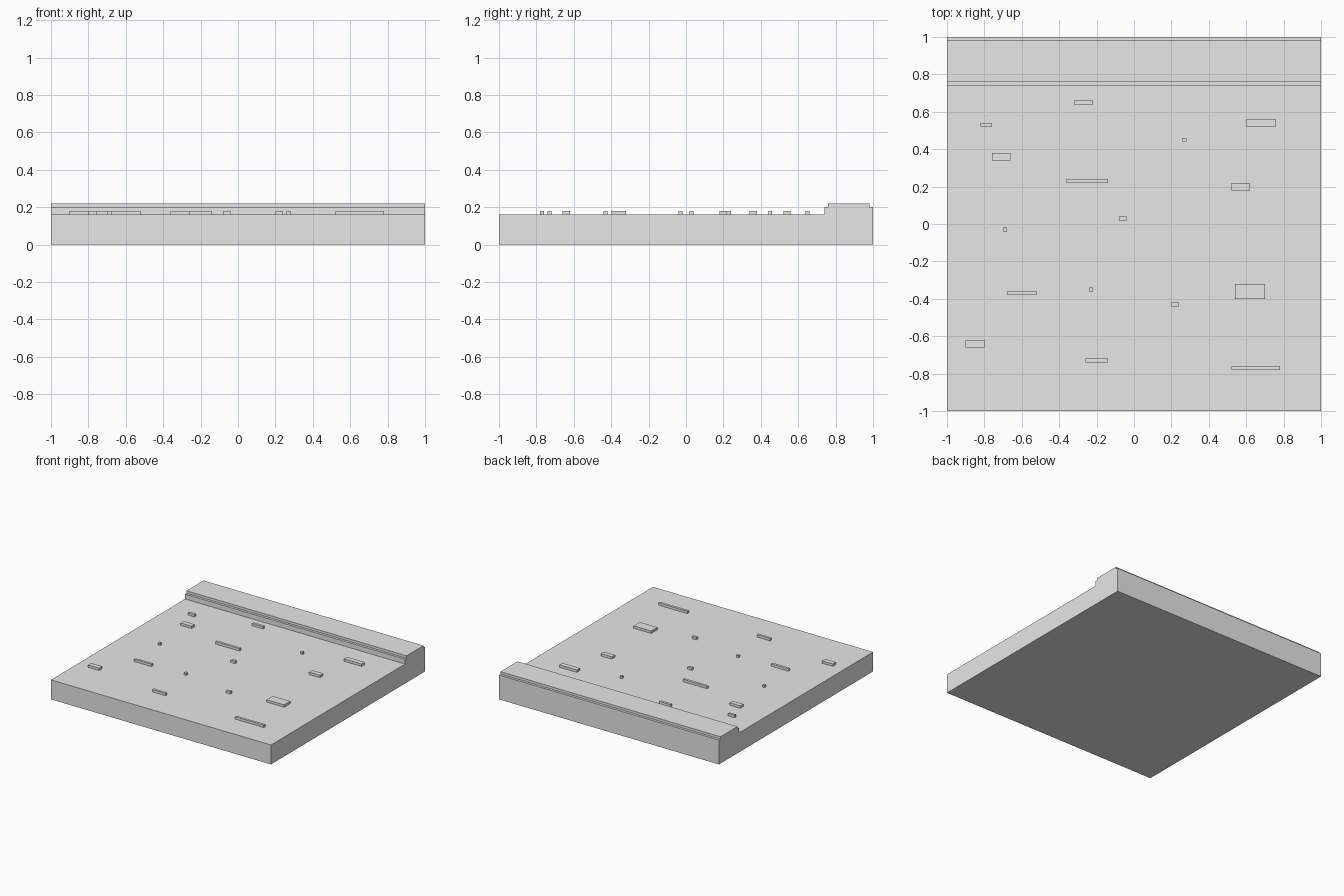
import bpy
import bmesh
from mathutils import Matrix, Vector

default_cube = bpy.data.objects.get("Cube")
if default_cube:
    bpy.data.objects.remove(default_cube, do_unlink=True)

GRID = 0.02          # every edge lies on this grid
FLOOR_TOP = 8 * GRID
BLOCK_HEIGHT = GRID

stone = bpy.data.materials.new("stone grey")
stone.use_nodes = True
grey = (0.8, 0.8, 0.8, 1.0)
stone.diffuse_color = grey
stone.node_tree.nodes["Principled BSDF"].inputs["Base Color"].default_value = grey


def finish(name, bm):
    """Turn a bmesh into a named, flat-shaded object."""
    bmesh.ops.recalc_face_normals(bm, faces=bm.faces)
    mesh = bpy.data.meshes.new(name)
    bm.to_mesh(mesh)
    bm.free()
    mesh.materials.append(stone)
    obj = bpy.data.objects.new(name, mesh)
    bpy.context.collection.objects.link(obj)
    return obj


def extruded_slab(name, profile, half_width):
    """Extrude a (y, z) grid profile across the full width in x."""
    bm = bmesh.new()
    verts = [bm.verts.new((-half_width, y * GRID, z * GRID)) for y, z in profile]
    face = bm.faces.new(verts)
    result = bmesh.ops.extrude_face_region(bm, geom=[face])
    moved = [v for v in result["geom"] if isinstance(v, bmesh.types.BMVert)]
    bmesh.ops.translate(bm, verts=moved, vec=(2 * half_width, 0, 0))
    return finish(name, bm)


def raised_block(name, left, front, width, depth):
    """Small box standing on the floor, placed by its front-left grid corner."""
    size = Vector((width * GRID, depth * GRID, BLOCK_HEIGHT))
    corner = Vector((left * GRID, front * GRID, FLOOR_TOP))
    bm = bmesh.new()
    bmesh.ops.create_cube(
        bm, size=1,
        matrix=Matrix.Translation(corner + size / 2) @ Matrix.Diagonal(size).to_4x4())
    return finish(name, bm)


# Floor slab with the stepped kerb along its back edge
extruded_slab("floor_and_kerb", [
    (-50, 0), (50, 0), (50, 10), (49, 10), (49, 11),
    (38, 11), (38, 10), (37, 10), (37, 8), (-50, 8)], 1.0)

# Scattered raised blocks: left, front, width, depth in grid steps
blocks = [
    (-16, 32, 5, 1), (-41, 26, 3, 1), (-38, 17, 5, 2), (-18, 11, 11, 1),
    (30, 26, 8, 2), (13, 22, 1, 1), (26, 9, 5, 2), (-4, 1, 2, 1),
    (-35, -2, 1, 1), (-34, -19, 8, 1), (-12, -18, 1, 1), (27, -20, 8, 4),
    (10, -22, 2, 1), (-45, -33, 5, 2), (-13, -37, 6, 1), (26, -39, 13, 1)]
for number, placement in enumerate(blocks, 1):
    raised_block(f"raised_block_{number}", *placement)
